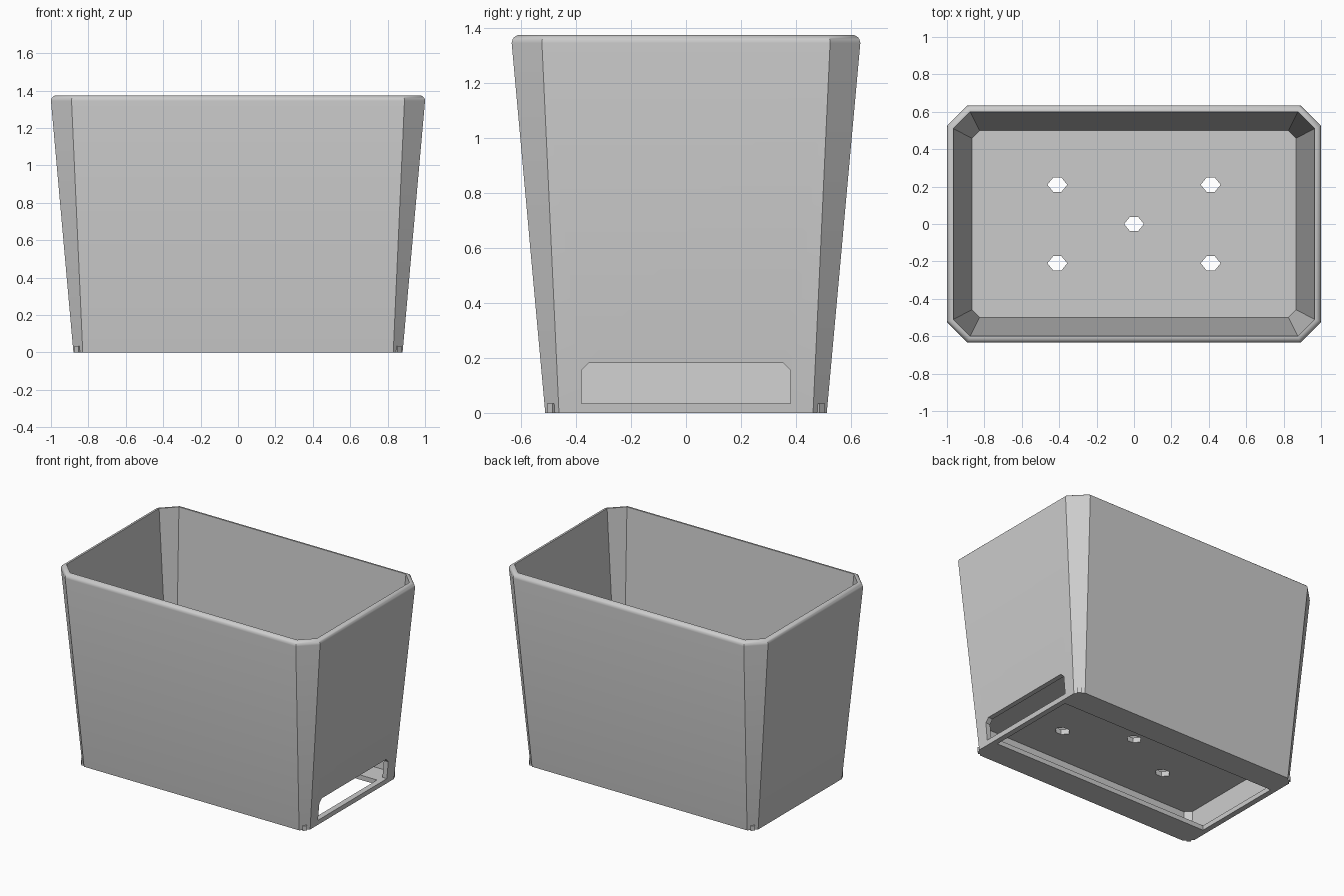
import bpy, bmesh, math
from mathutils import Matrix

if "Cube" in bpy.data.objects:
    bpy.data.objects.remove(bpy.data.objects["Cube"])

HEIGHT, WALL, RIM = 1.375, 0.034, 0.03
FLOOR_LOW, FLOOR_TOP, LIP = 0.2, 0.235, 0.033

grey = bpy.data.materials.new("light_grey")
grey.use_nodes = True
grey.diffuse_color = (0.6, 0.6, 0.6, 1)
grey.node_tree.nodes["Principled BSDF"].inputs["Base Color"].default_value = (0.6, 0.6, 0.6, 1)


def octagon(hx, hy, c):
    """Rectangle outline with cut corners, counter-clockwise."""
    return [(hx, -hy + c), (hx, hy - c), (hx - c, hy), (-hx + c, hy),
            (-hx, hy - c), (-hx, -hy + c), (-hx + c, -hy), (hx - c, -hy)]


def tapered(z, inset=0.0):
    """Outline of the sloping wall at height z, moved inward by inset."""
    t = min(z, HEIGHT - RIM) / (HEIGHT - RIM)
    return octagon(0.88 + 0.12 * t - inset, 0.512 + 0.122 * t - inset,
                   0.05 + 0.06 * t - 0.586 * inset)


def loft(name, sections):
    """Solid skinned through (outline, z) sections and capped at both ends."""
    bm = bmesh.new()
    rings = [[bm.verts.new((x, y, z)) for x, y in pts] for pts, z in sections]
    for a, b in zip(rings, rings[1:]):
        n = len(a)
        for i in range(n):
            j = (i + 1) % n
            bm.faces.new((a[i], a[j], b[j], b[i]))
    bm.faces.new(rings[0][::-1])
    bm.faces.new(rings[-1])
    bmesh.ops.recalc_face_normals(bm, faces=bm.faces)
    mesh = bpy.data.meshes.new(name)
    bm.to_mesh(mesh)
    bm.free()
    mesh.materials.append(grey)
    obj = bpy.data.objects.new(name, mesh)
    bpy.context.collection.objects.link(obj)
    return obj


def cut(target, cutter):
    """Subtract the cutter and discard it."""
    cutter.hide_render = True
    mod = target.modifiers.new("cut", "BOOLEAN")
    mod.operation, mod.solver, mod.object = "DIFFERENCE", "EXACT", cutter
    bpy.context.view_layer.objects.active = target
    bpy.ops.object.modifier_apply(modifier=mod.name)
    bpy.data.objects.remove(cutter)


# Planter body: raised floor underside, open base with lips, walls, rounded rim, inside
opening = octagon(0.842, 0.33, 0.002)
sections = [(tapered(FLOOR_LOW, WALL), FLOOR_LOW), (tapered(LIP, WALL), LIP),
            (opening, LIP), (opening, 0), (tapered(0), 0)]
for k in range(7):
    a = math.radians(15 * k)
    z = HEIGHT - RIM * (1 - math.sin(a))
    sections.append((tapered(z, RIM * (1 - math.cos(a))), z))
sections += [(tapered(HEIGHT, WALL), HEIGHT), (tapered(FLOOR_TOP, WALL), FLOOR_TOP)]
body = loft("planter_body", sections)

# Drain holes through the floor
for cx, cy in [(0, 0), (0.41, 0.21), (-0.41, 0.21), (0.41, -0.21), (-0.41, -0.21)]:
    hexagon = [(0.053, 0), (0.022, 0.038), (-0.022, 0.038),
               (-0.053, 0), (-0.022, -0.038), (0.022, -0.038)]
    hole = [(cx + x, cy + y) for x, y in hexagon]
    cut(body, loft("hole_cutter", [(hole, 0.15), (hole, 0.3)]))

# Tray slot in the left wall, with cut upper corners
slot = [(-0.38, 0.034), (0.38, 0.034), (0.38, 0.155),
        (0.353, 0.182), (-0.353, 0.182), (-0.38, 0.155)]
cutter = loft("slot_cutter", [(slot, 0.7), (slot, 1.0)])
cutter.data.transform(Matrix(((0, 0, 1, 0), (1, 0, 0, 0), (0, 1, 0, 0), (0, 0, 0, 1))))
cut(body, cutter)

bpy.ops.object.select_all(action="DESELECT")
body.select_set(True)
bpy.context.view_layer.objects.active = body
bpy.ops.object.shade_smooth_by_angle(angle=math.radians(30))

# Small locating tabs on the four cut corners
tab_outline = [(-0.013, -0.014), (0.012, -0.014), (0.012, 0.014), (-0.013, 0.014)]
for sx, side in ((1, "left"), (-1, "right")):
    for sy, end in ((1, "back"), (-1, "front")):
        tab = loft(f"{end}_{side}_tab", [(tab_outline, 0), (tab_outline, 0.034)])
        tab.location = (sx * 0.855, sy * 0.487, 0)
        tab.rotation_euler.z = math.atan2(sy, sx)
